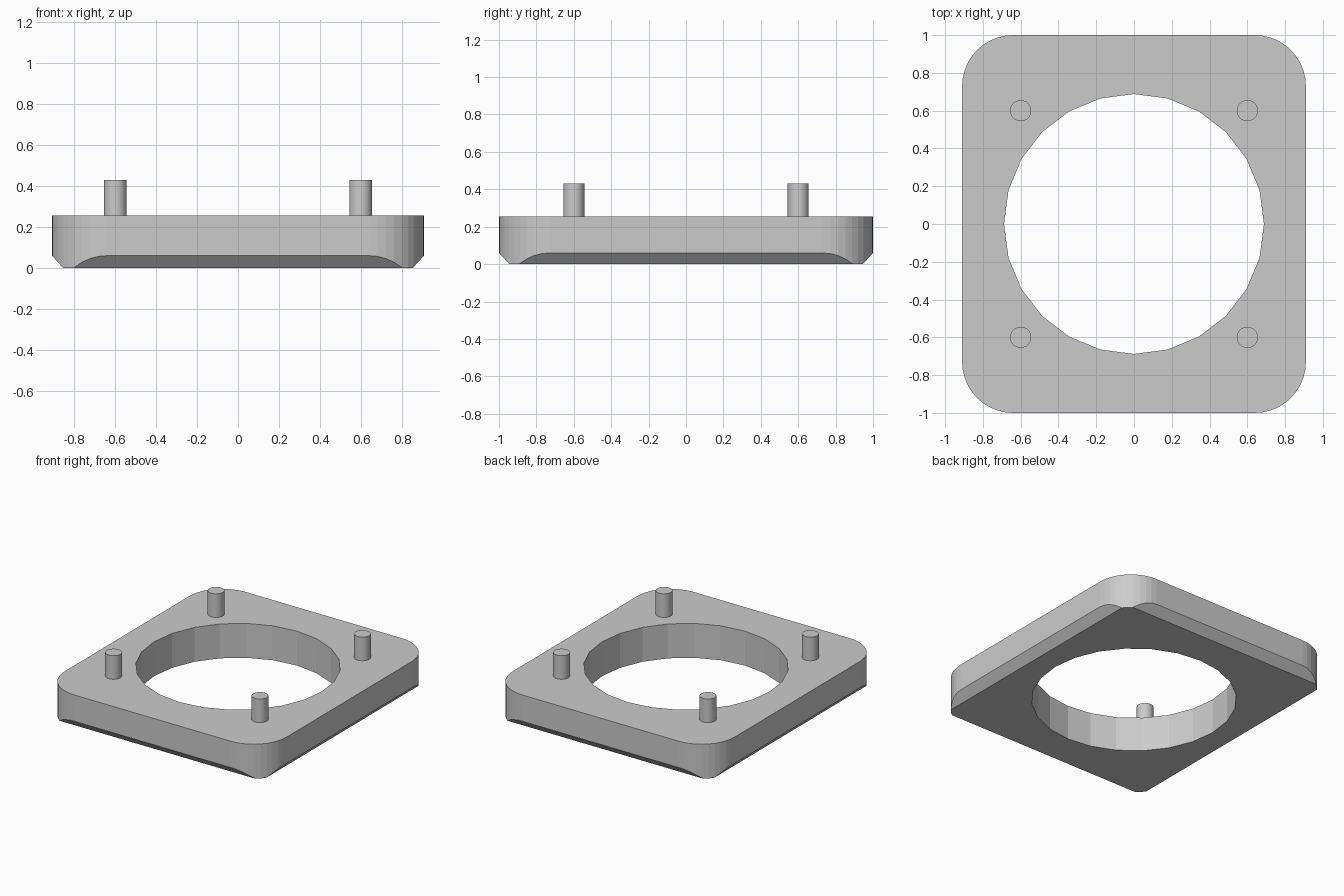
import bpy, bmesh
from math import sin, cos, pi, radians
from mathutils import Vector

if "Cube" in bpy.data.objects:
    bpy.data.objects.remove(bpy.data.objects["Cube"])

HX, HY, TOP = 0.91, 1.0, 0.255      # plate half sizes and thickness
R, SEG = 0.27, 10                   # corner radius and facets
CH_IN, CH_UP = 0.055, 0.06          # bottom chamfer


def cylinder(name, r, z0, z1, sides, x=0, y=0):
    bpy.ops.mesh.primitive_cylinder_add(
        vertices=sides, radius=r, depth=z1 - z0, location=(x, y, (z0 + z1) / 2))
    ob = bpy.context.object
    ob.name = name
    return ob


# Plate: rounded rectangle extruded upwards
bm = bmesh.new()
outline = []
for sx, sy, start in ((1, 1, 0), (-1, 1, 90), (-1, -1, 180), (1, -1, 270)):
    for i in range(SEG + 1):
        a = radians(start) + i / SEG * pi / 2
        outline.append(bm.verts.new((sx * (HX - R) + R * cos(a),
                                     sy * (HY - R) + R * sin(a), 0)))
base = bm.faces.new(outline)
ext = bmesh.ops.extrude_face_region(bm, geom=[base])
bmesh.ops.translate(bm, vec=(0, 0, TOP),
                    verts=[g for g in ext["geom"] if isinstance(g, bmesh.types.BMVert)])

# Straight chamfers sliced off the four bottom edges
for d, half in (((1, 0), HX), ((-1, 0), HX), ((0, 1), HY), ((0, -1), HY)):
    side = Vector((d[0], d[1], 0))
    cut = bmesh.ops.bisect_plane(
        bm, geom=bm.verts[:] + bm.edges[:] + bm.faces[:], dist=1e-6,
        plane_co=side * half + Vector((0, 0, CH_UP)),
        plane_no=side * CH_UP - Vector((0, 0, CH_IN)), clear_outer=True)
    bmesh.ops.holes_fill(bm, edges=[e for e in bm.edges if e.is_boundary], sides=0)
bmesh.ops.recalc_face_normals(bm, faces=bm.faces[:])
mesh = bpy.data.meshes.new("plate")
bm.to_mesh(mesh)
bm.free()
plate = bpy.data.objects.new("plate", mesh)
bpy.context.collection.objects.link(plate)

# Large 24-sided opening through the plate
cutter = cylinder("opening_cutter", 0.688, -0.2, 0.6, 24)
cutter.hide_render = True
mod = plate.modifiers.new("opening", "BOOLEAN")
mod.operation = "DIFFERENCE"
mod.solver = "EXACT"
mod.object = cutter
bpy.ops.object.select_all(action="DESELECT")
plate.select_set(True)
bpy.context.view_layer.objects.active = plate
bpy.ops.object.modifier_apply(modifier=mod.name)
bpy.data.objects.remove(cutter)

# Four locating pegs
for x in (-0.6, 0.6):
    for y in (-0.6, 0.6):
        cylinder("peg", 0.056, TOP - 0.005, 0.43, 32, x, y)
        bpy.ops.object.shade_smooth_by_angle(angle=radians(30))
